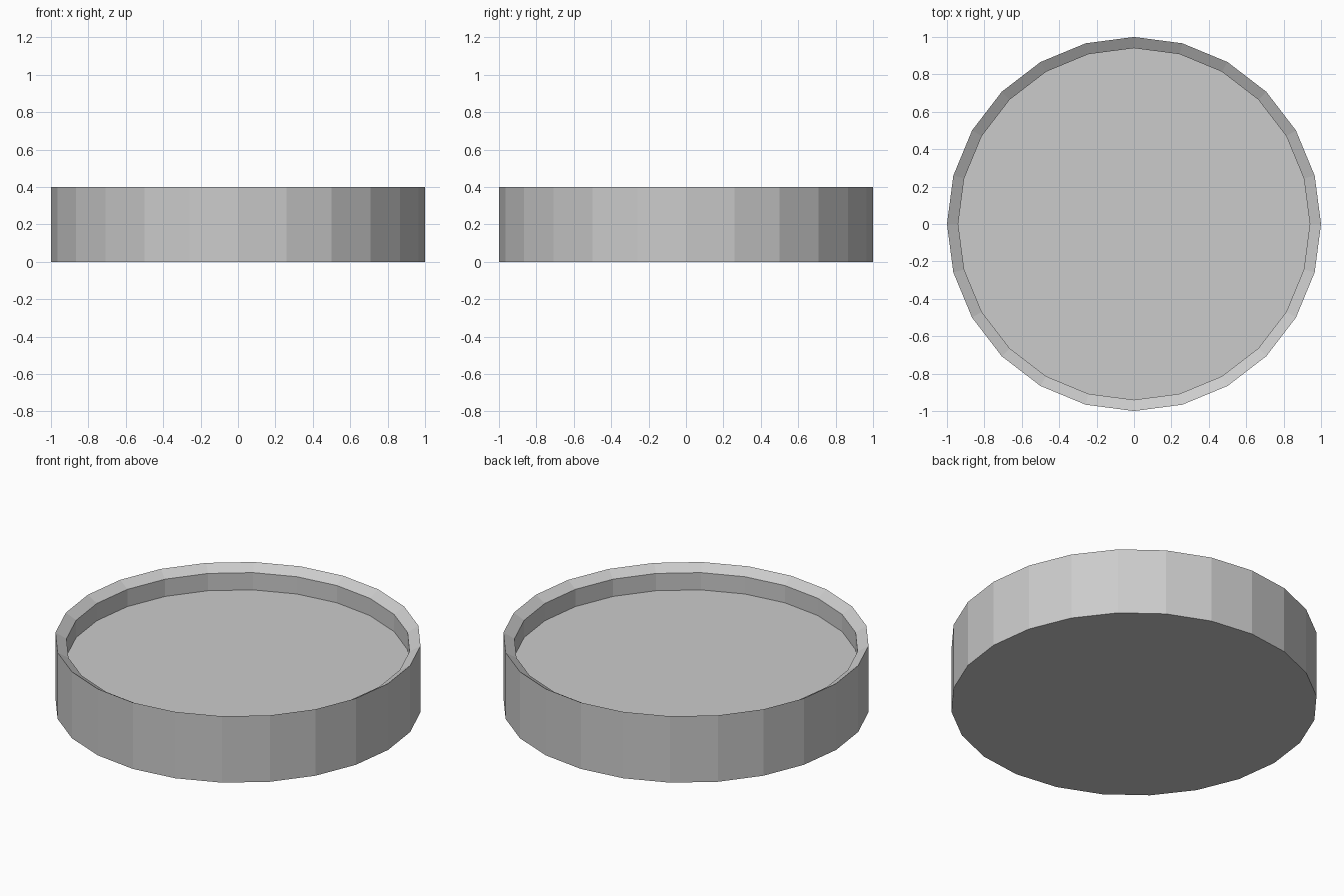
import bpy, bmesh, math

if "Cube" in bpy.data.objects:
    bpy.data.objects.remove(bpy.data.objects["Cube"])

SIDES = 24
# (radius, z): base edge, outer rim, bevelled inner lip, recessed floor edge
PROFILE = [(1.0, 0.0), (1.0, 0.4), (0.94, 0.364), (0.94, 0.26)]

bm = bmesh.new()


def ring(radius, z):
    return [bm.verts.new((radius * math.cos(math.tau * i / SIDES),
                          radius * math.sin(math.tau * i / SIDES), z))
            for i in range(SIDES)]


# Outer wall, sloped lip and inner wall
rings = [ring(r, z) for r, z in PROFILE]
for low, high in zip(rings, rings[1:]):
    for i in range(SIDES):
        j = (i + 1) % SIDES
        bm.faces.new((low[i], low[j], high[j], high[i]))

# Underside and recessed floor
bm.faces.new(list(reversed(rings[0])))
bm.faces.new(rings[-1])

mesh = bpy.data.meshes.new("round_tray")
bm.to_mesh(mesh)
bm.free()
bpy.context.collection.objects.link(bpy.data.objects.new("round_tray", mesh))
